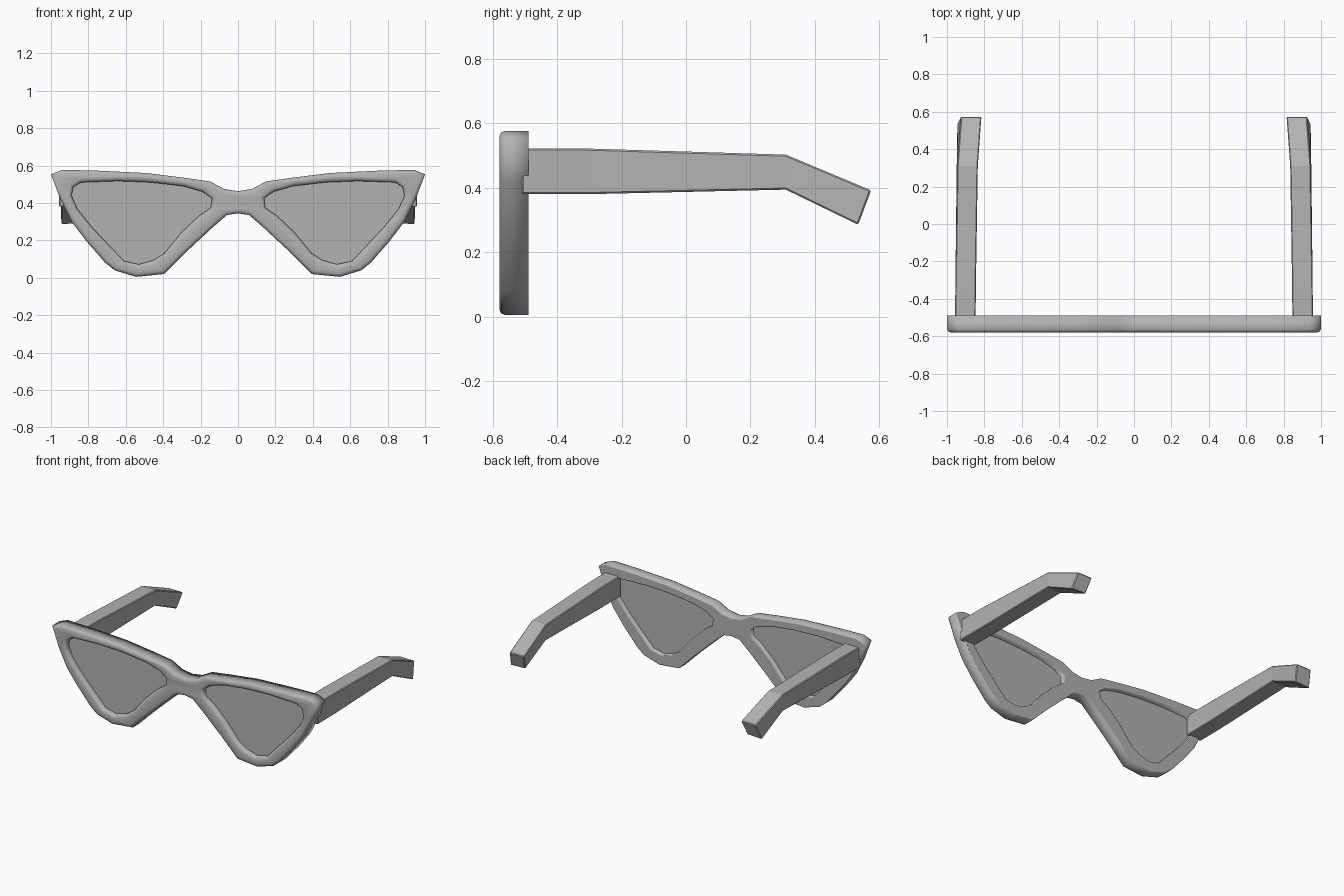
import bpy, bmesh, math
from mathutils import Matrix

if "Cube" in bpy.data.objects:
    bpy.data.objects.remove(bpy.data.objects["Cube"])

GREY = (0.45, 0.45, 0.45, 1)
grey = bpy.data.materials.new("plain_grey")
grey.use_nodes = True
grey.diffuse_color = GREY
for node in grey.node_tree.nodes:
    if node.type == "BSDF_PRINCIPLED":
        node.inputs["Base Color"].default_value = GREY

# Half outlines in (x, z)
RIM_TOP = [(0, .463), (.075, .475), (.15, .515), (.29, .535), (.49, .56),
           (.76, .573), (.94, .577), (1, .553)]
RIM_LOW = [(.95, .42), (.89, .30), (.81, .195), (.71, .08), (.66, .04),
           (.545, .005), (.395, .02), (.28, .135), (.14, .265), (.06, .335), (0, .345)]
HOLE = [(.14, .425), (.145, .375), (.21, .33), (.30, .245), (.395, .13), (.45, .095),
        (.53, .072), (.61, .09), (.69, .175), (.78, .27), (.86, .37), (.89, .44),
        (.88, .485), (.84, .51), (.64, .517), (.465, .51), (.295, .49), (.19, .46)]


def mirrored(points):
    return [(-x, z) for x, z in reversed(points)]


def plate(name, loops, y, half_depth, bevel=0.0, offset=0.0):
    """Filled outline standing upright; rounded at the front, square at the back."""
    curve = bpy.data.curves.new(name, "CURVE")
    curve.dimensions = "2D"
    curve.fill_mode = "BOTH"
    curve.extrude = half_depth - bevel
    curve.bevel_depth = bevel
    curve.bevel_resolution = 1
    curve.offset = offset
    for loop in loops:
        spline = curve.splines.new("POLY")
        spline.points.add(len(loop) - 1)
        for point, (x, z) in zip(spline.points, loop):
            point.co = (x, z, 0, 1)
        spline.use_cyclic_u = True
    ob = bpy.data.objects.new(name, curve)
    bpy.context.collection.objects.link(ob)
    bpy.ops.object.select_all(action="DESELECT")
    ob.select_set(True)
    bpy.context.view_layer.objects.active = ob
    bpy.ops.object.convert(target="MESH")
    ob = bpy.context.object
    bm = bmesh.new()
    bm.from_mesh(ob.data)
    for v in bm.verts:
        if v.co.z < 0:
            v.co.z = -half_depth
    bmesh.ops.remove_doubles(bm, verts=bm.verts, dist=0.0005)
    bmesh.ops.transform(bm, verts=bm.verts,
                        matrix=Matrix.Translation((0, y, 0)) @ Matrix.Rotation(math.pi / 2, 4, "X"))
    bmesh.ops.recalc_face_normals(bm, faces=bm.faces)
    bm.to_mesh(ob.data)
    bm.free()
    ob.name = name
    ob.data.materials.clear()
    ob.data.materials.append(grey)
    return ob


# Front frame with two lens openings
right_half = RIM_TOP + RIM_LOW
outline = right_half + mirrored(right_half)[1:-1]
frame = plate("front_frame", [outline, HOLE, mirrored(HOLE)], -.535, .045, .018, -.018)
frame.data.polygons.foreach_set("use_smooth", [True] * len(frame.data.polygons))

# Lenses
plate("left_lens", [HOLE], -.535, .012, offset=.006)
plate("right_lens", [mirrored(HOLE)], -.535, .012, offset=.006)

# Temples: (top y, top z, bottom y, bottom z, inner x, outward lean of the bottom)
SECTIONS = [(-.51, .522, -.51, .38, .847, 0), (-.31, .522, -.31, .38, .845, 0),
            (.31, .503, .31, .395, .835, .003), (.575, .392, .535, .29, .815, .02)]
WIDTH = .11


def temple(name, side):
    bm = bmesh.new()
    rings = []
    for ty, tz, by, bz, x, lean in SECTIONS:
        corners = [(x, ty, tz), (x + WIDTH, ty, tz),
                   (x + WIDTH + lean, by, bz - lean / 4), (x + lean, by, bz)]
        rings.append([bm.verts.new((side * cx, cy, cz)) for cx, cy, cz in corners])
    for a, b in zip(rings, rings[1:]):
        for i in range(4):
            j = (i + 1) % 4
            bm.faces.new((a[i], a[j], b[j], b[i]))
    bm.faces.new(rings[0])
    bm.faces.new(rings[-1])
    bmesh.ops.recalc_face_normals(bm, faces=bm.faces)
    mesh = bpy.data.meshes.new(name)
    bm.to_mesh(mesh)
    bm.free()
    mesh.materials.append(grey)
    ob = bpy.data.objects.new(name, mesh)
    bpy.context.collection.objects.link(ob)
    bevel = ob.modifiers.new("soft_edges", "BEVEL")
    bevel.width = .005
    bevel.segments = 1
    bevel.limit_method = "ANGLE"
    bevel.angle_limit = math.radians(40)


temple("left_temple", 1)
temple("right_temple", -1)
